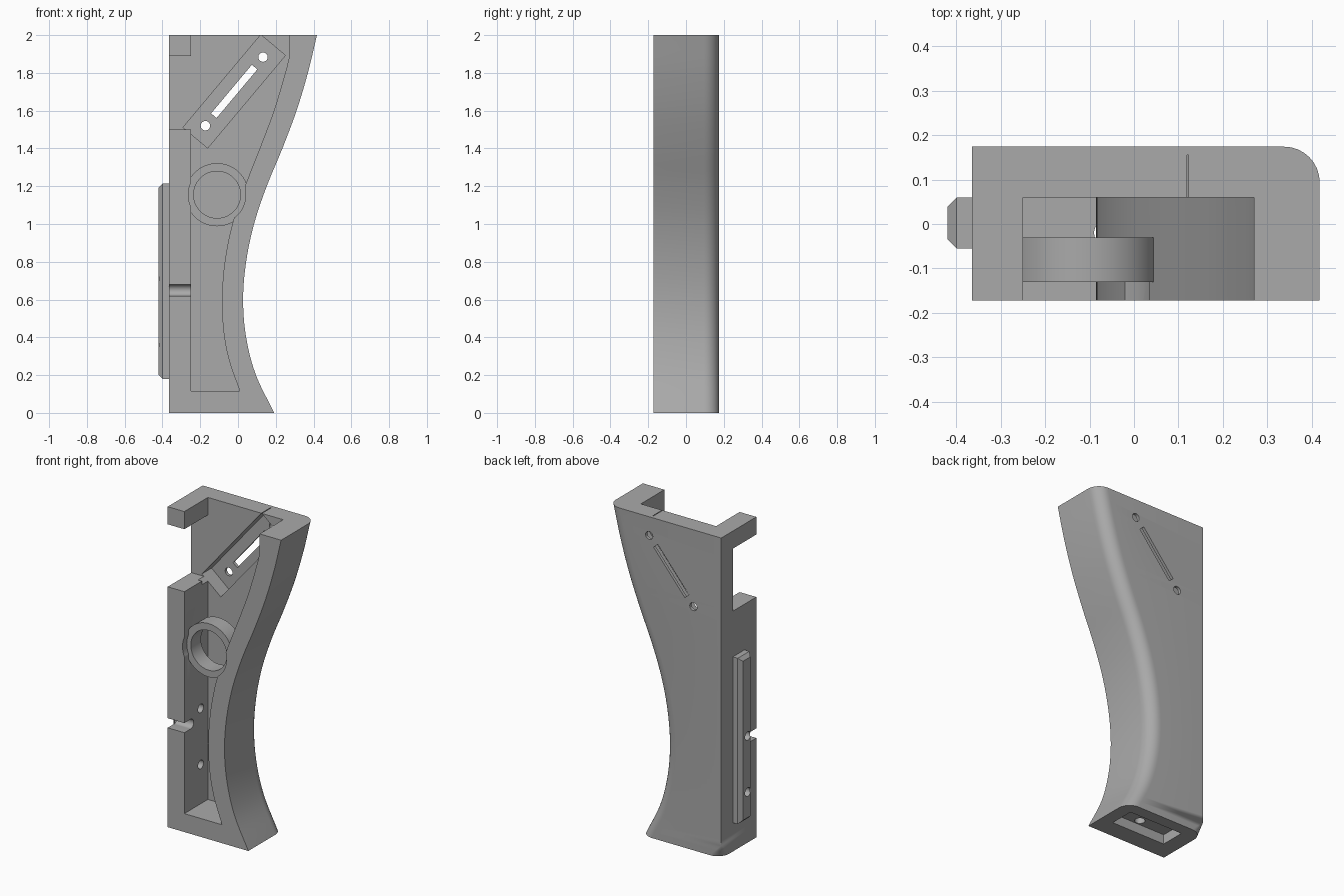
import bpy, bmesh, math
from mathutils import Vector, Matrix

old = bpy.data.objects.get("Cube")
if old:
    bpy.data.objects.remove(old, do_unlink=True)

grey = bpy.data.materials.new("plain_grey")
grey.use_nodes = True
COLOR = (0.4, 0.4, 0.4, 1)
grey.diffuse_color = COLOR
grey.node_tree.nodes["Principled BSDF"].inputs["Base Color"].default_value = COLOR

FRONT, BACK, LEFT = -0.172, 0.174, -0.365


def finish(name, bm):
    bmesh.ops.remove_doubles(bm, verts=bm.verts, dist=1e-5)
    bmesh.ops.recalc_face_normals(bm, faces=bm.faces)
    mesh = bpy.data.meshes.new(name)
    bm.to_mesh(mesh)
    bm.free()
    mesh.materials.append(grey)
    ob = bpy.data.objects.new(name, mesh)
    bpy.context.collection.objects.link(ob)
    return ob


def box(name, x, y, z, matrix=None):
    bm = bmesh.new()
    bmesh.ops.create_cube(bm, size=1)
    for v in bm.verts:
        v.co = [lo + (c + 0.5) * (hi - lo) for c, (lo, hi) in zip(v.co, (x, y, z))]
    if matrix:
        bm.transform(matrix)
    return finish(name, bm)


def cylinder(name, center, radius, length, axis, sides=32):
    bm = bmesh.new()
    bmesh.ops.create_cone(bm, cap_ends=True, segments=sides, radius1=radius,
                          radius2=radius, depth=length)
    turn = Vector((0, 0, 1)).rotation_difference(Vector(axis)).to_matrix().to_4x4()
    bm.transform(Matrix.Translation(center) @ turn)
    return finish(name, bm)


def prism(name, profile, y0, y1):
    bm = bmesh.new()
    face = bm.faces.new([bm.verts.new((x, y0, z)) for x, z in profile])
    new = bmesh.ops.extrude_face_region(bm, geom=[face])["geom"]
    bmesh.ops.translate(bm, vec=(0, y1 - y0, 0),
                        verts=[v for v in new if isinstance(v, bmesh.types.BMVert)])
    return finish(name, bm)


def spline(points, steps=5):
    """Smooth curve through the points."""
    p = [Vector(q) for q in points]
    p = [2 * p[0] - p[1]] + p + [2 * p[-1] - p[-2]]
    out = []
    for a, b, c, d in zip(p, p[1:], p[2:], p[3:]):
        for i in range(steps):
            t = i / steps
            out.append(0.5 * (2 * b + (c - a) * t + (2 * a - 5 * b + 4 * c - d) * t**2
                              + (3 * b - a - 3 * c + d) * t**3))
    return out + [p[-2]]


def cut(target, *cutters):
    for c in cutters:
        c.hide_render = True
        mod = target.modifiers.new("cut", "BOOLEAN")
        mod.operation, mod.solver, mod.object = "DIFFERENCE", "EXACT", c
        bpy.context.view_layer.objects.active = target
        bpy.ops.object.modifier_apply(modifier=mod.name)
        bpy.data.objects.remove(c, do_unlink=True)


def corner(x, r, side):
    """Rounded back corner of a cross-section."""
    return [(x - side * r * (1 - math.cos(a)), BACK - r * (1 - math.sin(a)))
            for a in (i * math.pi / 16 for i in range(9))]


# Grip body: cross-sections stacked along the curved right side
outer = spline([(0.192, 0), (0.095, 0.2), (0.043, 0.4), (0.027, 0.6), (0.043, 0.8),
                (0.085, 1), (0.152, 1.2), (0.235, 1.4), (0.31, 1.6), (0.37, 1.8), (0.418, 2)])
bm = bmesh.new()
rows = []
for x, z in outer:
    section = [(LEFT, FRONT), (x, FRONT)] + corner(x, 0.08, 1)
    section += corner(LEFT, max(0.0, 0.08 - z), -1)[::-1]
    rows.append([bm.verts.new((px, py, z)) for px, py in section])
for low, high in zip(rows, rows[1:]):
    for i in range(len(low)):
        j = (i + 1) % len(low)
        bm.faces.new((low[i], low[j], high[j], high[i]))
bm.faces.new(rows[0][::-1])
bm.faces.new(rows[-1])
body = finish("grip_body", bm)

# Main cavity, open at the front and top
inner = spline([(0.01, 0.115), (-0.045, 0.27), (-0.075, 0.42), (-0.085, 0.6), (-0.07, 0.8),
                (-0.03, 1), (0.037, 1.2), (0.115, 1.4), (0.19, 1.6), (0.25, 1.8), (0.27, 1.88)])
cavity = [(-0.25, 0.115)] + [tuple(p) for p in inner] + [(0.27, 2.1), (-0.25, 2.1)]
cut(body, prism("cavity_cutter", cavity, -0.3, 0.06))

# Side window, cable groove, and shallow seat in front of the ring
cut(body,
    box("window_cutter", (-0.5, -0.2495), (-0.3, 0.06), (1.5, 1.89)),
    box("groove_cutter", (-0.5, -0.2), (-0.3, -0.11), (0.62, 0.68)),
    cylinder("groove_end_cutter", (-0.35, -0.11, 0.65), 0.03, 0.3, (1, 0, 0)),
    cylinder("seat_cutter", (-0.111, -0.23, 1.155), 0.152, 0.2, (0, 1, 0), 48))

# Slanted recess in the back wall, with a slot and two holes through it
tilt = Matrix.Translation((-0.02, 0, 1.702)) @ Matrix.Rotation(math.radians(-50), 4, "Y")
cut(body,
    box("recess_cutter", (-0.32, 0.32), (0, 0.155), (-0.085, 0.085), tilt),
    box("slot_cutter", (-0.168, 0.168), (0, 0.3), (-0.019, 0.019), tilt))
for s in (-1, 1):
    spot = tilt @ Vector((0.237 * s, 0.15, 0))
    cut(body, cylinder("hole_cutter", spot, 0.025, 0.3, (0, 1, 0), 24))

# Recess under the base, with a hole into the cavity
cut(body,
    box("base_cutter", (-0.265, 0.11), (-0.055, 0.1), (-0.1, 0.06)),
    cylinder("base_hole_cutter", (-0.06, -0.02, 0.1), 0.03, 0.3, (0, 0, 1), 24))

# Side rail with chamfered outer edges
rail = box("side_rail", (-0.42, -0.355), (-0.055, 0.06), (0.18, 1.215))
bm = bmesh.new()
bm.from_mesh(rail.data)
edges = [e for e in bm.edges if all(v.co.x < -0.4 for v in e.verts)]
bmesh.ops.bevel(bm, geom=edges, offset=0.021, segments=1, affect="EDGES")
bm.to_mesh(rail.data)
bm.free()

# Screw holes through the rail and the wall
for z in (0.36, 0.71):
    for part in (body, rail):
        cut(part, cylinder("screw_cutter", (-0.35, -0.01, z), 0.027, 0.3, (1, 0, 0), 24))

# Holding ring across the cavity
ring = cylinder("holding_ring", (-0.111, -0.08, 1.155), 0.167, 0.1, (0, 1, 0), 64)
cut(ring, cylinder("bore_cutter", (-0.111, -0.08, 1.155), 0.124, 0.3, (0, 1, 0), 64))

for ob in (body, rail, ring):
    bpy.ops.object.select_all(action="DESELECT")
    ob.select_set(True)
    bpy.context.view_layer.objects.active = ob
    bpy.ops.object.shade_smooth_by_angle(angle=math.radians(30))
